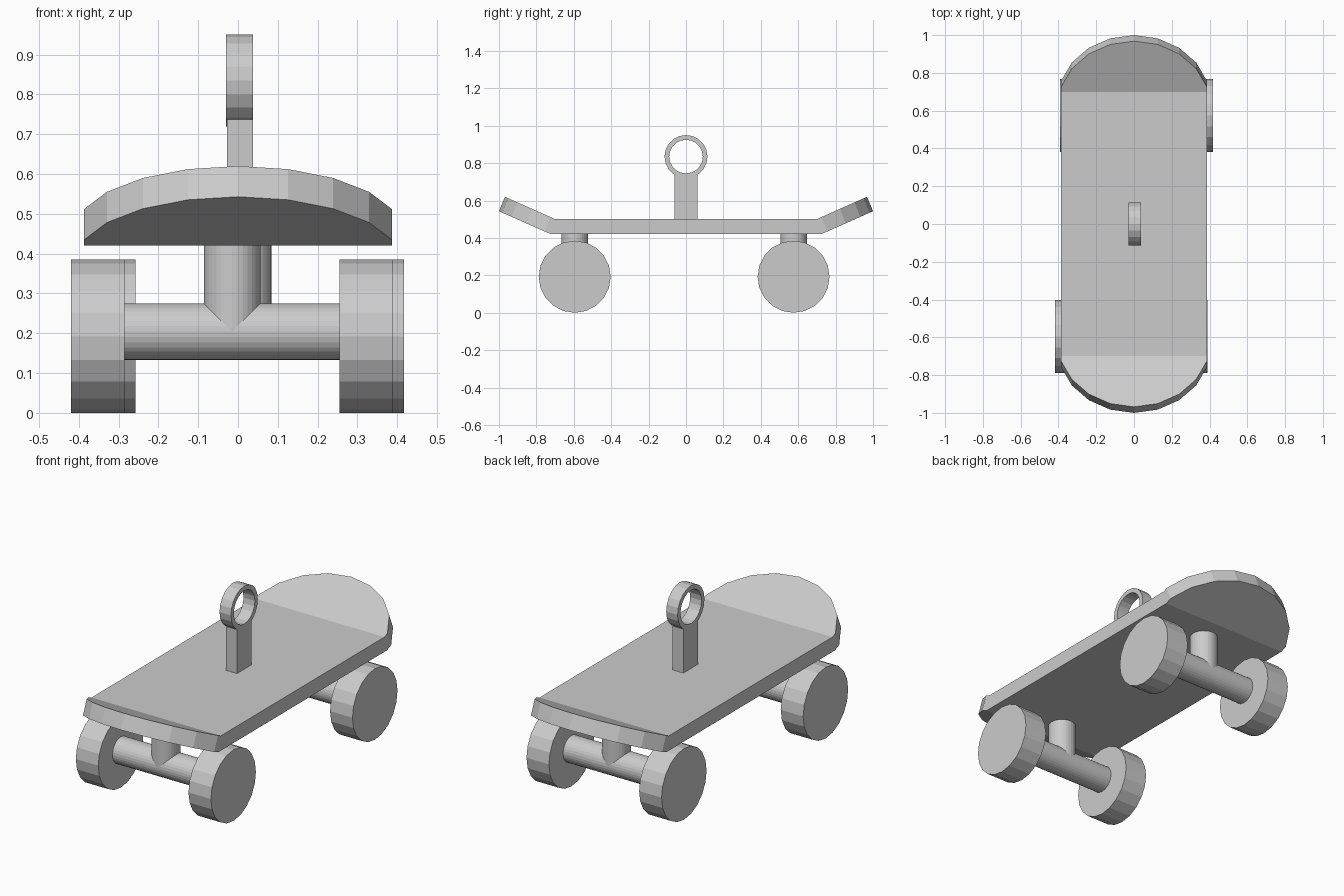
import bpy, bmesh
from math import sin, cos, pi
from mathutils import Matrix, Vector

if "Cube" in bpy.data.objects:
    bpy.data.objects.remove(bpy.data.objects["Cube"])


def finish(name, bm):
    bmesh.ops.recalc_face_normals(bm, faces=bm.faces)
    mesh = bpy.data.meshes.new(name)
    bm.to_mesh(mesh)
    bm.free()
    obj = bpy.data.objects.new(name, mesh)
    bpy.context.collection.objects.link(obj)
    return obj


def cylinder(name, centre, radius, length, sides, axis):
    bm = bmesh.new()
    bmesh.ops.create_cone(bm, cap_ends=True, segments=sides,
                          radius1=radius, radius2=radius, depth=length)
    rot = Matrix.Rotation(pi / 2, 4, 'Y') if axis == 'X' else Matrix()
    bm.transform(Matrix.Translation(centre) @ rot)
    return finish(name, bm)


# deck: flat middle with two kicked-up rounded ends
R = 0.407
ANGLES = [pi / 10 * i for i in range(-4, 5)]


def deck_layer(bm, bend_y, bend_z, tip_y, tip_z):
    """Makes one skin of the deck and returns its outline."""
    outline = []
    ends = []
    for s in (1, -1):
        half = R * sin(ANGLES[-1])
        pts = [(-s * half, s * bend_y, bend_z)]
        for a in ANGLES:
            drop = 1 - cos(a)
            pts.append((s * R * sin(a), s * (tip_y - 0.353 * drop), tip_z - 0.157 * drop))
        pts.append((s * half, s * bend_y, bend_z))
        verts = [bm.verts.new(p) for p in pts]
        bm.faces.new(verts)
        ends.append((verts[0], verts[-1]))
        outline += verts
    bm.faces.new((ends[0][0], ends[0][1], ends[1][0], ends[1][1]))
    return outline


bm = bmesh.new()
top = deck_layer(bm, 0.70, 0.50, 0.968, 0.62)
bottom = deck_layer(bm, 0.72, 0.42, 1.0, 0.543)
n = len(top)
for i in range(n):
    j = (i + 1) % n
    bm.faces.new((top[i], top[j], bottom[j], bottom[i]))
finish("deck", bm)

# trucks: post, axle and two wheels at each end
for label, x, y in (("front", -0.015, -0.595), ("back", 0.013, 0.575)):
    cylinder(label + "_truck_post", (x, y, 0.314), 0.071, 0.22, 32, 'Z')
    axle = cylinder(label + "_axle", (x, y, 0.204), 0.071, 0.56, 32, 'X')
    for side, s in (("left", -1), ("right", 1)):
        cylinder(f"{label}_{side}_wheel", (x + s * 0.337, y, 0.1925),
                 0.1925, 0.134, 20, 'X')

# ring stem
bm = bmesh.new()
bmesh.ops.create_cube(bm, size=1)
bm.transform(Matrix.Translation((0.005, 0, 0.614)) @ Matrix.Diagonal((0.065, 0.124, 0.246, 1)))
finish("ring_stem", bm)

# ring
bm = bmesh.new()
profile = [(-0.03, 0.115), (0.038, 0.115), (0.038, 0.09), (-0.03, 0.09)]
SIDES = 20
loops = [[bm.verts.new((x, r * sin(2 * pi * k / SIDES), 0.835 + r * cos(2 * pi * k / SIDES)))
          for x, r in profile] for k in range(SIDES)]
for k in range(SIDES):
    a, b = loops[k], loops[(k + 1) % SIDES]
    for i in range(4):
        j = (i + 1) % 4
        bm.faces.new((a[i], a[j], b[j], b[i]))
finish("ring", bm)
